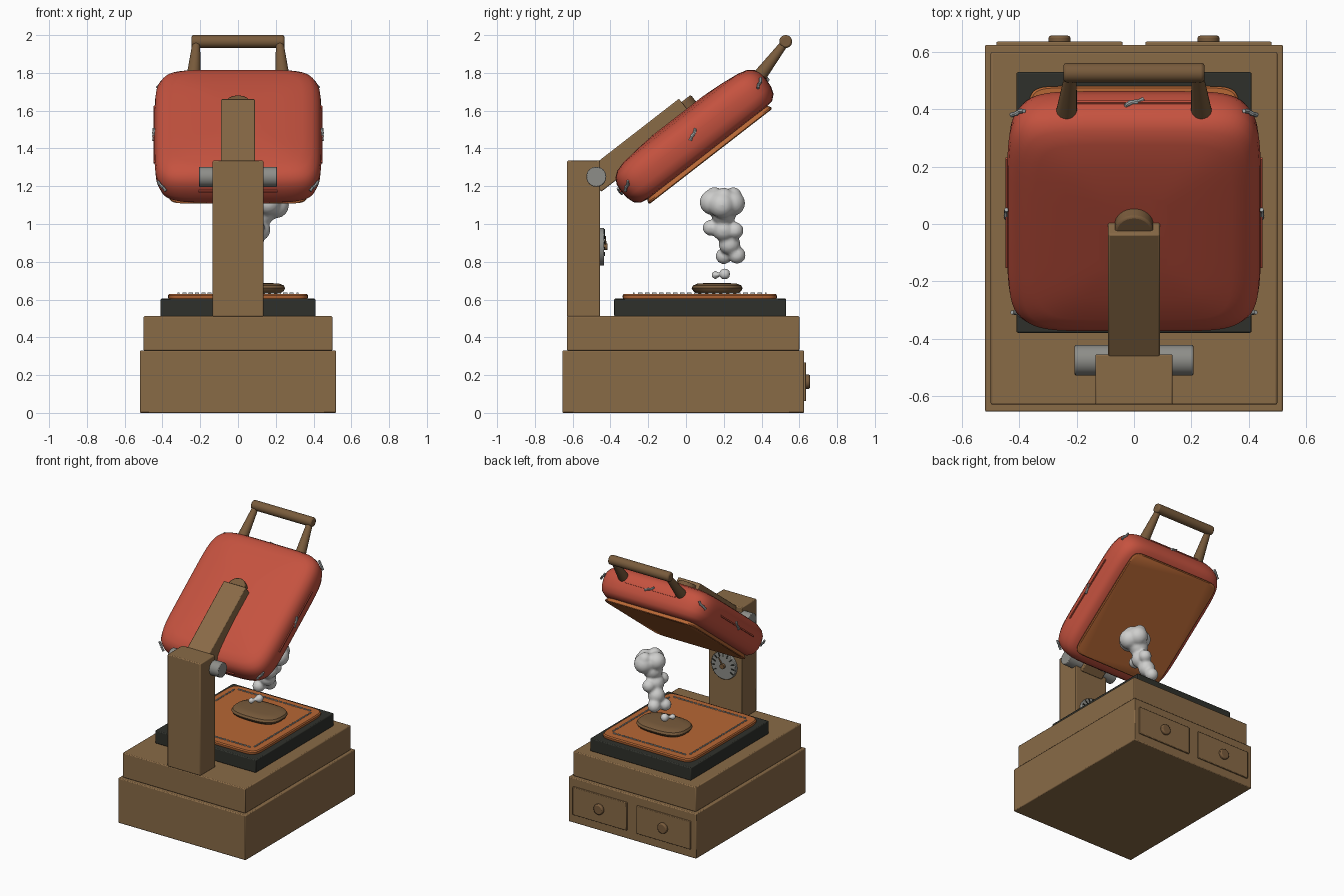
import bpy, bmesh, math
from mathutils import Matrix, Vector

if "Cube" in bpy.data.objects:
    bpy.data.objects.remove(bpy.data.objects["Cube"])


def mat(name, r, g, b):
    m = bpy.data.materials.new(name)
    m.diffuse_color = (r, g, b, 1)
    m.use_nodes = True
    m.node_tree.nodes["Principled BSDF"].inputs["Base Color"].default_value = m.diffuse_color
    return m


WOOD = mat("wood", .25, .145, .062)
DARKWOOD = mat("dark_wood", .19, .105, .045)
RED = mat("red_leather", .56, .085, .05)
ORANGE = mat("orange_leather", .47, .135, .035)
BLACK = mat("black_iron", .028, .03, .024)
STEEL = mat("steel", .27, .27, .25)
THREAD = mat("grey_thread", .42, .45, .45)
STEAM = mat("steam", .62, .62, .61)

# Tilted frame of the press head: local (x, along, away from plate)
TILT = Matrix.Rotation(math.radians(37.8), 4, 'X')
FLAT = Matrix.Identity(4)


def finish(name, bm, material, frame=FLAT, bevel=0):
    bmesh.ops.recalc_face_normals(bm, faces=bm.faces)
    bm.transform(frame)
    me = bpy.data.meshes.new(name)
    bm.to_mesh(me)
    bm.free()
    me.materials.append(material)
    ob = bpy.data.objects.new(name, me)
    bpy.context.collection.objects.link(ob)
    if bevel:
        b = ob.modifiers.new("edge", 'BEVEL')
        b.width, b.segments = bevel, 2
    bpy.ops.object.select_all(action='DESELECT')
    ob.select_set(True)
    bpy.context.view_layer.objects.active = ob
    bpy.ops.object.shade_smooth_by_angle(angle=math.radians(35))
    return ob


def add_box(bm, lo, hi, turn=None):
    lo, hi = Vector(lo), Vector(hi)
    m = Matrix.Translation((lo + hi) / 2) @ (turn or FLAT) @ Matrix.Diagonal((*(hi - lo), 1))
    bmesh.ops.create_cube(bm, size=1, matrix=m)


def box(name, lo, hi, material, frame=FLAT, bevel=.006):
    bm = bmesh.new()
    add_box(bm, lo, hi)
    return finish(name, bm, material, frame, bevel)


def add_rod(bm, p, q, r1, r2=None, seg=24):
    p, q = Vector(p), Vector(q)
    m = Matrix.Translation((p + q) / 2) @ (q - p).to_track_quat('Z', 'Y').to_matrix().to_4x4()
    bmesh.ops.create_cone(bm, cap_ends=True, segments=seg, radius1=r1,
                          radius2=r1 if r2 is None else r2, depth=(q - p).length, matrix=m)


def rod(name, p, q, r, material, frame=FLAT, bevel=0):
    bm = bmesh.new()
    add_rod(bm, p, q, r, seg=32)
    return finish(name, bm, material, frame, bevel)


def squircle(name, centre, a, b, power, profile, material, frame=FLAT, n=64):
    """Loft of rounded rectangles; profile is a list of (inset, height)."""
    bm = bmesh.new()
    rings = []
    for inset, h in profile:
        ring = []
        for i in range(n):
            t = 2 * math.pi * (i + .5) / n
            c, s = math.cos(t), math.sin(t)
            x = math.copysign(abs(c) ** (2 / power), c) * (a - inset)
            y = math.copysign(abs(s) ** (2 / power), s) * (b - inset)
            ring.append(bm.verts.new((centre[0] + x, centre[1] + y, h)))
        rings.append(ring)
    for lo, hi in zip(rings, rings[1:]):
        for i in range(n):
            j = (i + 1) % n
            bm.faces.new((lo[i], lo[j], hi[j], hi[i]))
    bm.faces.new(rings[0])
    bm.faces.new(rings[-1])
    return finish(name, bm, material, frame)


# Base, post and iron bed
box("base_lower", (-.52, -.655, 0), (.52, .625, .33), WOOD)
box("base_upper", (-.5, -.63, .33), (.5, .6, .512), WOOD)
box("post", (-.135, -.63, .51), (.135, -.455, 1.335), WOOD)
box("iron_bed", (-.41, -.38, .51), (.41, .53, .605), BLACK)

# Drawers on the back
for side in (-1, 1):
    box("drawer_front", (side * .26 - .22, .62, .062), (side * .26 + .22, .636, .268), WOOD, bevel=.004)
    rod("drawer_knob", (side * .26, .63, .165), (side * .26, .657, .165), .038, DARKWOOD, bevel=.008)

# Lower leather mat with dashed stitching
squircle("leather_mat", (0, .073), .37, .408, 14,
         [(.003, .603), (0, .61), (0, .622), (.006, .63)], ORANGE)
bm = bmesh.new()
for k in range(18):
    f = (k + .5) / 18 * 2 - 1
    for s in (-1, 1):
        x, y = f * .30, .073 + s * .35
        add_box(bm, (x - .011, y - .004, .628), (x + .011, y + .004, .637))
        x, y = s * .315, .073 + f * .335
        add_box(bm, (x - .004, y - .012, .628), (x + .004, y + .012, .637))
finish("mat_stitching", bm, THREAD)

# Round patty on the mat
squircle("pressed_disc", (.06, .165), .19, .135, 2.8,
         [(.03, .63), (.008, .645), (0, .66), (.008, .675), (.03, .684), (.07, .687)], DARKWOOD)

# Steam: overlapping puffs fused by a remesh
puffs = [(.03, .205, .735, .03), (.0, .155, .73, .022), (.03, .2, .83, .043), (.07, .27, .835, .046),
         (.08, .23, .895, .058), (.1, .13, .98, .042), (.11, .2, .97, .062), (.12, .26, .965, .045),
         (.16, .14, 1.115, .068), (.17, .245, 1.11, .068), (.13, .2, 1.06, .068), (.2, .19, 1.1, .07),
         (.1, .2, 1.13, .062), (.15, .15, 1.15, .046), (.16, .25, 1.15, .045), (.19, .2, 1.14, .052)]
bm = bmesh.new()
for x, y, z, r in puffs:
    bmesh.ops.create_icosphere(bm, subdivisions=3, radius=r, matrix=Matrix.Translation((x, y, z)))
steam = finish("steam", bm, STEAM)
r = steam.modifiers.new("fuse", 'REMESH')
r.mode, r.voxel_size, r.use_smooth_shade = 'VOXEL', .01, True
s = steam.modifiers.new("soften", 'SMOOTH')
s.iterations = 3

# Gauge on the post
GY, GZ = -.455, .88
rod("gauge_face", (0, GY - .005, GZ), (0, GY + .022, GZ), .1, STEEL, bevel=.004)
bm = bmesh.new()
for k in range(11):
    a = math.radians(-30 + k * 24)
    c = Vector((math.cos(a) * .08, GY + .023, GZ + math.sin(a) * .08))
    h = Vector((.014, .003, .004))
    add_box(bm, c - h, c + h, Matrix.Rotation(-a, 4, 'Y'))
finish("gauge_ticks", bm, BLACK)
bm = bmesh.new()
add_rod(bm, (0, GY + .028, GZ), (.035, GY + .028, GZ + .055), .007, .003, 8)
add_rod(bm, (0, GY + .018, GZ), (0, GY + .04, GZ), .018)
finish("gauge_needle", bm, DARKWOOD)

# Hinge and arm
rod("hinge_pin", (-.207, -.475, 1.25), (.207, -.475, 1.25), .053, STEEL, bevel=.004)
box("arm", (-.09, .363, 1.2), (.09, .99, 1.337), WOOD, TILT)
rod("arm_bolt", (0, .985, 1.22), (0, .985, 1.315), .067, DARKWOOD, TILT, .008)

# Press head: padded red body and orange plate beneath
UC, A, B = .933, .442, .486
squircle("press_head", (0, UC), A, B, 6.5,
         [(.09, 1.018), (.045, 1.026), (.018, 1.05), (.004, 1.09), (0, 1.14), (.004, 1.18), (.02, 1.212),
          (.05, 1.236), (.1, 1.25), (.2, 1.262), (.32, 1.27)], RED, TILT)
squircle("press_plate", (0, UC + .002), .37, .412, 14,
         [(.006, .992), (0, .997), (0, 1.004), (.01, 1.02)], ORANGE, TILT)

# Raised seams on the four sides and thread knots around the rim
bm = bmesh.new()
for s in (-1, 1):
    x, u = s * A, UC + s * B
    add_box(bm, (x - .006, UC - .24, 1.135), (x + .006, UC + .24, 1.145))
    add_box(bm, (-.21, u - .006, 1.135), (.21, u + .006, 1.145))
finish("head_seams", bm, RED, TILT)

bm = bmesh.new()
for sx, su in ((1, 0), (-1, 0), (0, 1), (0, -1), (1, 1), (1, -1), (-1, 1), (-1, -1)):
    corner = .915 if sx and su else 1.008
    c = Vector((sx * A * corner, UC + su * B * corner, 1.142))
    t = Vector((-su, sx, 0)).normalized()
    if t.y < 0:
        t = -t
    pts = [c + t * a + Vector((0, 0, b)) for a, b in ((-.032, -.016), (-.012, -.004), (.01, .0), (.03, .018))]
    for p, q in zip(pts, pts[1:]):
        add_rod(bm, p, q, .009, .007, 8)
finish("head_stitches", bm, THREAD, TILT)

# Lifting handle
bm = bmesh.new()
for s in (-1, 1):
    add_rod(bm, (s * .235, .395, 1.79), (s * .22, .528, 1.965), .036, .02)
finish("handle_legs", bm, DARKWOOD)
rod("handle_bar", (-.246, .528, 1.966), (.246, .528, 1.966), .034, DARKWOOD, bevel=.01)
